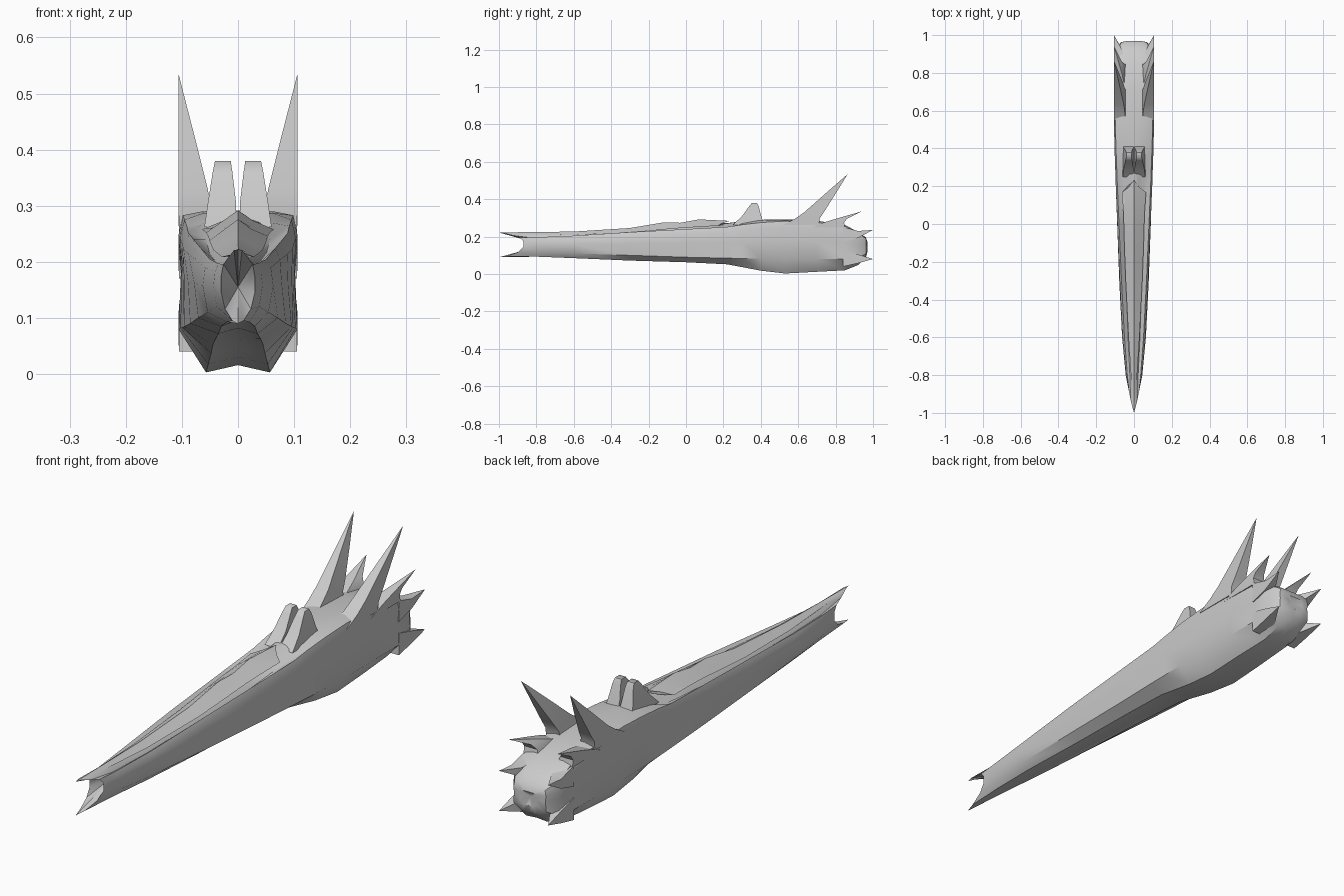
import bpy, bmesh, math

grey = bpy.data.materials.new("hull grey")
grey.diffuse_color = (0.6, 0.6, 0.6, 1)


def loft(bm, rings):
    """Skin consecutive rings; a ring with a single point becomes a tip."""
    rows = [[bm.verts.new(p) for p in r] for r in rings]
    for a, b in zip(rows, rows[1:]):
        n = max(len(a), len(b))
        for i in range(n):
            j = (i + 1) % n
            if len(a) == 1:
                bm.faces.new((a[0], b[i], b[j]))
            elif len(b) == 1:
                bm.faces.new((a[i], a[j], b[0]))
            else:
                bm.faces.new((a[i], a[j], b[j], b[i]))
    for end in (rows[0], rows[-1]):
        if len(end) > 2:
            bm.faces.new(end)


def finish(bm, name, angle=35):
    bmesh.ops.recalc_face_normals(bm, faces=bm.faces)
    me = bpy.data.meshes.new(name)
    bm.to_mesh(me)
    bm.free()
    me.materials.append(grey)
    ob = bpy.data.objects.new(name, me)
    bpy.context.collection.objects.link(ob)
    bpy.ops.object.select_all(action='DESELECT')
    ob.select_set(True)
    bpy.context.view_layer.objects.active = ob
    bpy.ops.object.shade_smooth_by_angle(angle=math.radians(angle))


def both(half):
    """Close a half section running from the top centre to the bottom centre."""
    return half + [(-x, y, z) for x, y, z in half[-2:0:-1]]


# hull stations: y, half width, spine z, channel z, shoulder z,
#                lower side z, keel z, keel x, belly centre z
stations = [
    (-.80, .044, .222, .190, .197, .120, .093, .020, .096),
    (-.60, .063, .222, .192, .205, .110, .085, .030, .094),
    (-.30, .079, .238, .203, .224, .100, .072, .035, .082),
    (.00, .091, .258, .215, .240, .090, .063, .040, .074),
    (.22, .099, .272, .240, .252, .085, .052, .045, .062),
    (.30, .101, .283, .270, .264, .083, .037, .048, .048),
    (.40, .104, .290, .287, .275, .082, .018, .053, .030),
    (.53, .106, .292, .290, .283, .080, .003, .057, .016),
    (.70, .106, .285, .285, .275, .080, .012, .055, .020),
    (.85, .105, .262, .262, .254, .080, .020, .050, .025),
    (.92, .098, .226, .226, .216, .085, .048, .045, .052),
]


def section(y, w, zs, zc, zh, zl, zk, kx, zb):
    t = min(1, max(0, (y + .6) / 1.1))          # slim nose to boxy stern
    mix = lambda a, b: a + (b - a) * t
    pts = [(0, zs), (w * .22, zs - mix(.006, .001)), (w * mix(.5, .6), zc),
           (w * mix(.8, .93), zh), (w * mix(.93, 1), zh - mix(.015, .035)),
           (w * mix(1, .96), (zh + zl) / 2), (w * mix(.86, 1), zl),
           (kx, zk), (0, zb)]
    return [(x, y, z) for x, z in pts]


# forked mouth rim at the nose
mouth = [(0, -1, .222), (.007, -.975, .221), (.018, -.93, .207),
         (.026, -.89, .196), (.030, -.87, .175), (.030, -.87, .145),
         (.023, -.90, .116), (.010, -.96, .095), (0, -1, .09)]
rings = [[(0, -.76, .155)], both(mouth)] + [both(section(*s)) for s in stations]
# domed stern with a shallow dish
last = rings[-1]
rings.append([(x * .72, .962, .148 + (z - .148) * .62) for x, y, z in last])
rings.append([(x * .35, .970, .148 + (z - .148) * .3) for x, y, z in last])
rings.append([(0, .955, .148)])
bm = bmesh.new()
loft(bm, rings)
finish(bm, "hull", 40)

# raised dorsal plate with a chevron tail: y, half width, ridge z, edge z
plate = [(-.93, .008, .223, .214), (-.60, .029, .227, .209),
         (-.30, .044, .246, .221), (-.12, .051, .276, .238),
         (-.03, .053, .274, .246), (.07, .057, .292, .252), (.19, .064, .284, .258)]
rings = []
for i, (y, w, zr, ze) in enumerate(plate):
    k = .045 if i == len(plate) - 1 else 0       # chevron sweep of the tail edge
    top = [(0, y + k, zr), (w * .45, y + k * .1, zr * .55 + ze * .45), (w, y - k * .5, ze)]
    rings.append(both(top + [(w * .45, y + k * .1, zr * .55 + ze * .45 - .01),
                             (0, y + k, zr - .012)]))
bm = bmesh.new()
loft(bm, rings)
finish(bm, "dorsal_plate", 30)


def tapered_pair(name, slices, tip=None, along_y=False, angle=35):
    """Mirrored pair of four-sided tapers from slices x0, x1, a0, a1, level."""
    bm = bmesh.new()
    for s in (1, -1):
        rings = []
        for x0, x1, a0, a1, c in slices:
            ring = [(x0, a0), (x1, a0), (x1, a1), (x0, a1)]
            rings.append([(s * x, c, a) if along_y else (s * x, a, c) for x, a in ring])
        if tip:
            rings.append([(s * tip[0], tip[1], tip[2])])
        loft(bm, rings)
    finish(bm, name, angle)


# twin blunt towers
tapered_pair("twin_towers", [(.002, .060, .250, .420, .262), (.004, .053, .300, .402, .310),
                             (.010, .045, .336, .389, .360), (.013, .041, .352, .379, .380)],
             angle=60)
# tall swept spikes
tapered_pair("tall_spikes", [(.040, .105, .520, .710, .262), (.048, .106, .585, .715, .297),
                             (.054, .106, .632, .737, .330), (.079, .106, .745, .800, .430)],
             (.106, .865, .535))
# short swept spikes
tapered_pair("short_spikes", [(.040, .105, .670, .850, .248), (.050, .106, .735, .845, .275),
                              (.065, .106, .800, .860, .295)],
             (.106, .942, .336))
# four stern corner prongs
tapered_pair("upper_prongs", [(.040, .105, .170, .252, .840), (.062, .106, .193, .230, .920)],
             (.106, 1, .236), True)
tapered_pair("lower_prongs", [(.040, .105, .040, .125, .840), (.060, .106, .058, .105, .920)],
             (.106, 1, .08), True)
